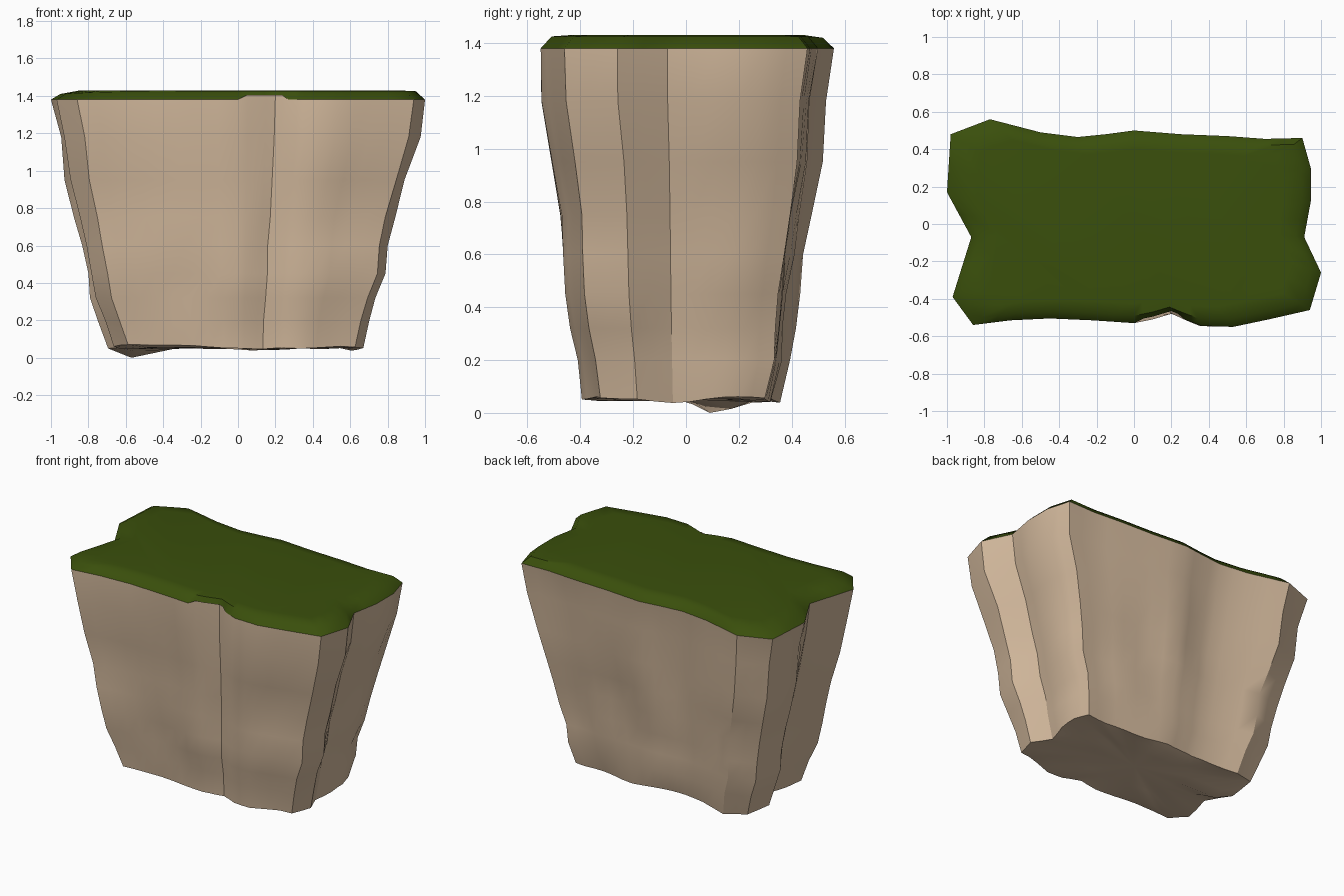
import bpy, bmesh, math
from mathutils import Vector, noise

if "Cube" in bpy.data.objects:
    bpy.data.objects.remove(bpy.data.objects["Cube"])

# Outline of the upper rim, counter-clockwise from the front left corner
RIM = [(-.86, -.54), (-.66, -.515), (-.45, -.505), (-.22, -.515), (0, -.53), (.1, -.51),
       (.2, -.48), (.27, -.51), (.36, -.545), (.53, -.55), (.72, -.51), (.94, -.46),
       (1, -.26), (.91, -.07), (.945, .12), (.945, .3), (.9, .46), (.7, .455), (.5, .47),
       (.25, .48), (0, .5), (-.15, .48), (-.3, .465), (-.5, .49), (-.77, .56),
       (-.98, .48), (-1, .17), (-.87, -.07), (-.97, -.39)]
# Side profiles per height: left, right, front, back reach
LEVELS = [(.05, .69, .67, .39, .36), (.2, .74, .70, .41, .40), (.32, .78, .73, .435, .415),
          (.45, .80, .785, .455, .43), (.6, .83, .80, .465, .45), (.75, .87, .835, .47, .475),
          (.95, .93, .905, .505, .515), (1.18, .955, .975, .545, .525), (1.38, 1, 1, .55, .56)]


def material(name, rgb):
    m = bpy.data.materials.new(name)
    m.diffuse_color = (*rgb, 1)
    m.use_nodes = True
    m.node_tree.nodes["Principled BSDF"].inputs["Base Color"].default_value = m.diffuse_color
    return m


def make_object(name, bm, mat, angle):
    bmesh.ops.recalc_face_normals(bm, faces=bm.faces)
    me = bpy.data.meshes.new(name)
    bm.to_mesh(me)
    bm.free()
    me.materials.append(mat)
    ob = bpy.data.objects.new(name, me)
    bpy.context.collection.objects.link(ob)
    bpy.context.view_layer.objects.active = ob
    ob.select_set(True)
    bpy.ops.object.shade_smooth_by_angle(angle=math.radians(angle))
    ob.select_set(False)


def bridge(bm, a, b):
    n = len(a)
    for i in range(n):
        bm.faces.new((a[i], a[(i + 1) % n], b[(i + 1) % n], b[i]))


def densify(pts):
    out = []
    for i, p in enumerate(pts):
        q = pts[(i + 1) % len(pts)]
        out += [p, ((p[0] + q[0]) / 2, (p[1] + q[1]) / 2)]
    return out


def notch(x, y):
    return y < 0 and .02 < x < .25


rock_mat = material("sandy rock", (.65, .485, .335))
grass_mat = material("grass green", (.042, .078, .0035))
rim = densify(RIM)

# Rock body: tapered rings with soft lumps
bm = bmesh.new()
rings = []
for z, l, r, f, b in LEVELS:
    ring = []
    for x, y in rim:
        px = x * (r if x > 0 else l)
        py = y * (f / .55 if y < 0 else b / .56)
        pz = z
        if z < 1.3:
            k = .022 * noise.noise(Vector((px * 3.2, py * 3.2, z * 3.6)))
            d = Vector((px, py)).normalized()
            px += d.x * k
            py += d.y * k
        elif notch(x, y):
            pz += .025
        if z < .1:
            pz += .03 * noise.noise(Vector((px * 4, py * 4, 2)))
        ring.append(bm.verts.new((px, py, pz)))
    rings.append(ring)
for a, b in zip(rings, rings[1:]):
    bridge(bm, a, b)

# Rough underside with one low point
prev = rings[0]
for s in (.82, .5):
    ring = []
    for v in rings[0]:
        x, y = v.co.x * s, v.co.y * s
        g = math.exp(-((x + .54) ** 2 + (y - .11) ** 2) / .008)
        ring.append(bm.verts.new((x, y, .05 + .02 * noise.noise(Vector((x * 5, y * 5, 7))) - .055 * g)))
    bridge(bm, prev, ring)
    prev = ring
centre = bm.verts.new((0, 0, .05))
for i in range(len(prev)):
    bm.faces.new((prev[i], prev[(i + 1) % len(prev)], centre))
low = min(v.co.z for v in bm.verts)
for v in bm.verts:
    if v.co.z < .1:
        v.co.z -= low * (1 - v.co.z / .1)
low = min(v.co.z for v in bm.verts)
for v in bm.verts:
    if v.co.z < .1:
        v.co.z -= low
make_object("rock_body", bm, rock_mat, 32)

# Grass cap: softly bevelled slab on the rim, tucked in behind the rock lip
bm = bmesh.new()
base = [bm.verts.new((x, y + (.015 if notch(x, y) else 0), 1.38)) for x, y in rim]
top = [bm.verts.new((x * .95, y * .925, 1.425 - .015 * max(0, -x) ** 4)) for x, y in rim]
inner = [bm.verts.new((x * .84, y * .8, 1.43)) for x, y in rim]
bridge(bm, base, top)
bridge(bm, top, inner)
bm.faces.new(inner)
make_object("grass_cap", bm, grass_mat, 48)
